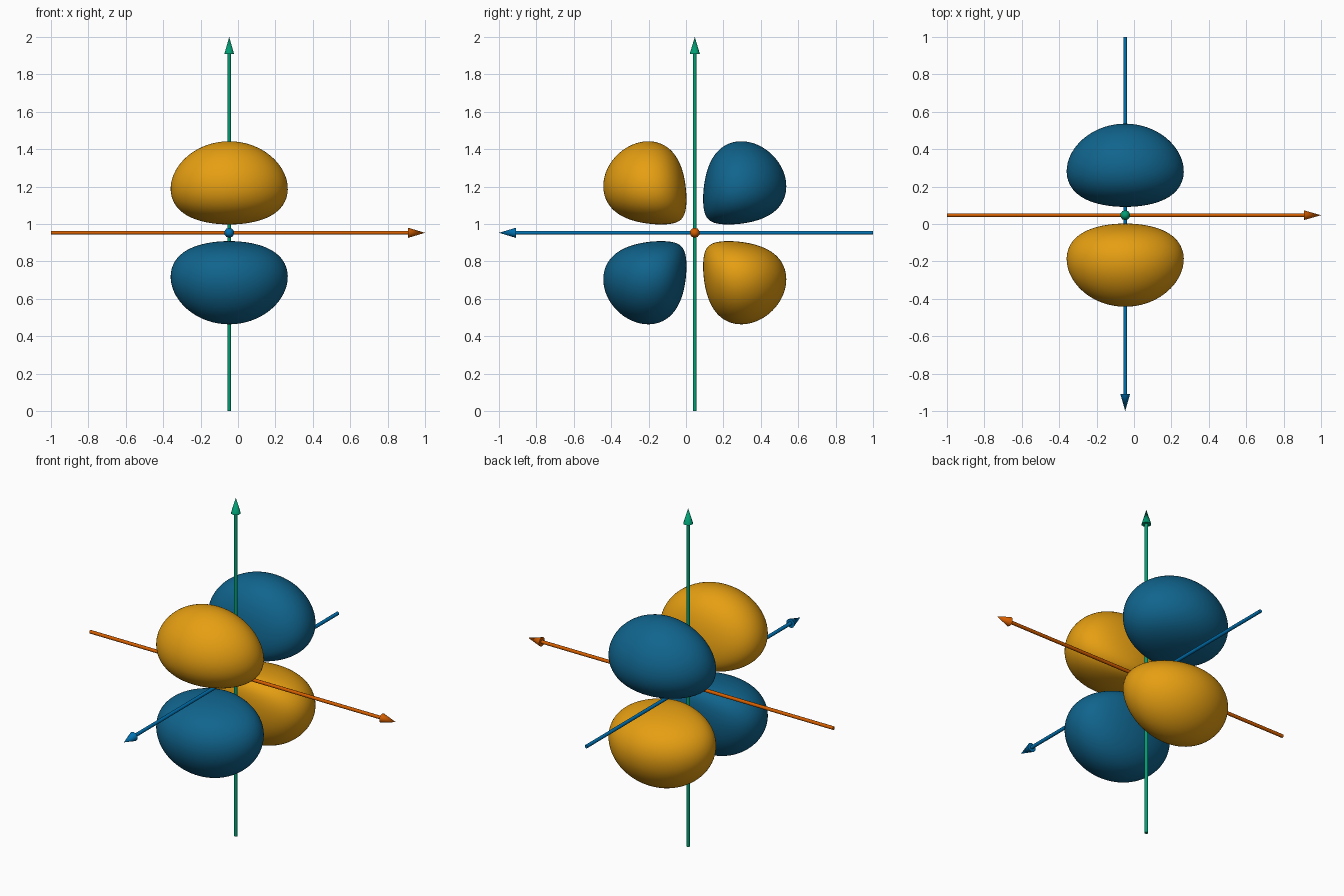
import bpy
import bmesh
from math import exp
from mathutils import Vector

cube = bpy.data.objects.get("Cube")
if cube:
    bpy.data.objects.remove(cube, do_unlink=True)

ORIGIN = Vector((-0.047, 0.047, 0.953))
SCALE = 0.177      # size of one field unit
LEVEL = 0.1193     # field value on the lobe surface


def material(name, srgb):
    lin = [c / 12.92 if c <= 0.04045 else ((c + 0.055) / 1.055) ** 2.4
           for c in (v / 255 for v in srgb)]
    mat = bpy.data.materials.new(name)
    mat.use_nodes = True
    mat.diffuse_color = (*lin, 1)
    mat.node_tree.nodes["Principled BSDF"].inputs["Base Color"].default_value = (*lin, 1)
    return mat


amber = material("amber", (230, 159, 18))
deep_blue = material("deep blue", (16, 100, 141))
vermilion = material("vermilion", (213, 94, 0))
green = material("green", (0, 158, 115))
sky_blue = material("blue", (0, 114, 178))


def add_object(name, bm, mat, angle):
    bmesh.ops.recalc_face_normals(bm, faces=bm.faces)
    mesh = bpy.data.meshes.new(name)
    bm.to_mesh(mesh)
    bm.free()
    mesh.materials.append(mat)
    obj = bpy.data.objects.new(name, mesh)
    obj.location = ORIGIN
    bpy.context.collection.objects.link(obj)
    bpy.ops.object.select_all(action='DESELECT')
    obj.select_set(True)
    bpy.context.view_layer.objects.active = obj
    bpy.ops.object.shade_smooth_by_angle(angle=angle)


def field(p):
    if p.y <= 0 or p.z <= 0:
        return 0
    return p.y * p.z * exp(-p.length ** 1.4 / 1.4)


def lobe(name, side_y, side_z, mat):
    """Push a sphere out from the lobe centre to the level surface."""
    bm = bmesh.new()
    bmesh.ops.create_icosphere(bm, subdivisions=5, radius=1)
    centre = Vector((0, 1.3, 1.3))
    for v in bm.verts:
        ray = v.co.normalized()
        near, far = 0.0, 4.0
        for _ in range(24):
            mid = (near + far) / 2
            if field(centre + ray * mid) > LEVEL:
                near = mid
            else:
                far = mid
        p = (centre + ray * near) * SCALE
        v.co = (p.x, p.y * side_y, p.z * side_z)
    add_object(name, bm, mat, 1.0)


def arrow(name, direction, back, front, mat):
    """Thin shaft with a cone head, both along one direction."""
    direction = Vector(direction)
    turn = direction.to_track_quat('Z', 'Y').to_matrix().to_4x4()
    head = 0.09
    bm = bmesh.new()
    for r1, r2, start, end in ((0.01, 0.01, -back, front - head),
                               (0.027, 0, front - head, front)):
        part = bmesh.ops.create_cone(bm, cap_ends=True, segments=10,
                                     radius1=r1, radius2=r2, depth=end - start)
        bmesh.ops.translate(bm, verts=part["verts"], vec=(0, 0, (start + end) / 2))
    bmesh.ops.transform(bm, matrix=turn, verts=bm.verts)
    add_object(name, bm, mat, 0.8)


# Four lobes in alternating colours
for side_y, y_name in ((-1, "front"), (1, "back")):
    for side_z, z_name in ((-1, "lower"), (1, "upper")):
        lobe(f"{z_name}_{y_name}_lobe", side_y, side_z,
             deep_blue if side_y == side_z else amber)

# Three axis arrows
arrow("side_axis_arrow", (1, 0, 0), 0.953, 1.047, vermilion)
arrow("front_axis_arrow", (0, -1, 0), 0.953, 1.047, sky_blue)
arrow("upright_axis_arrow", (0, 0, 1), 0.953, 1.047, green)
